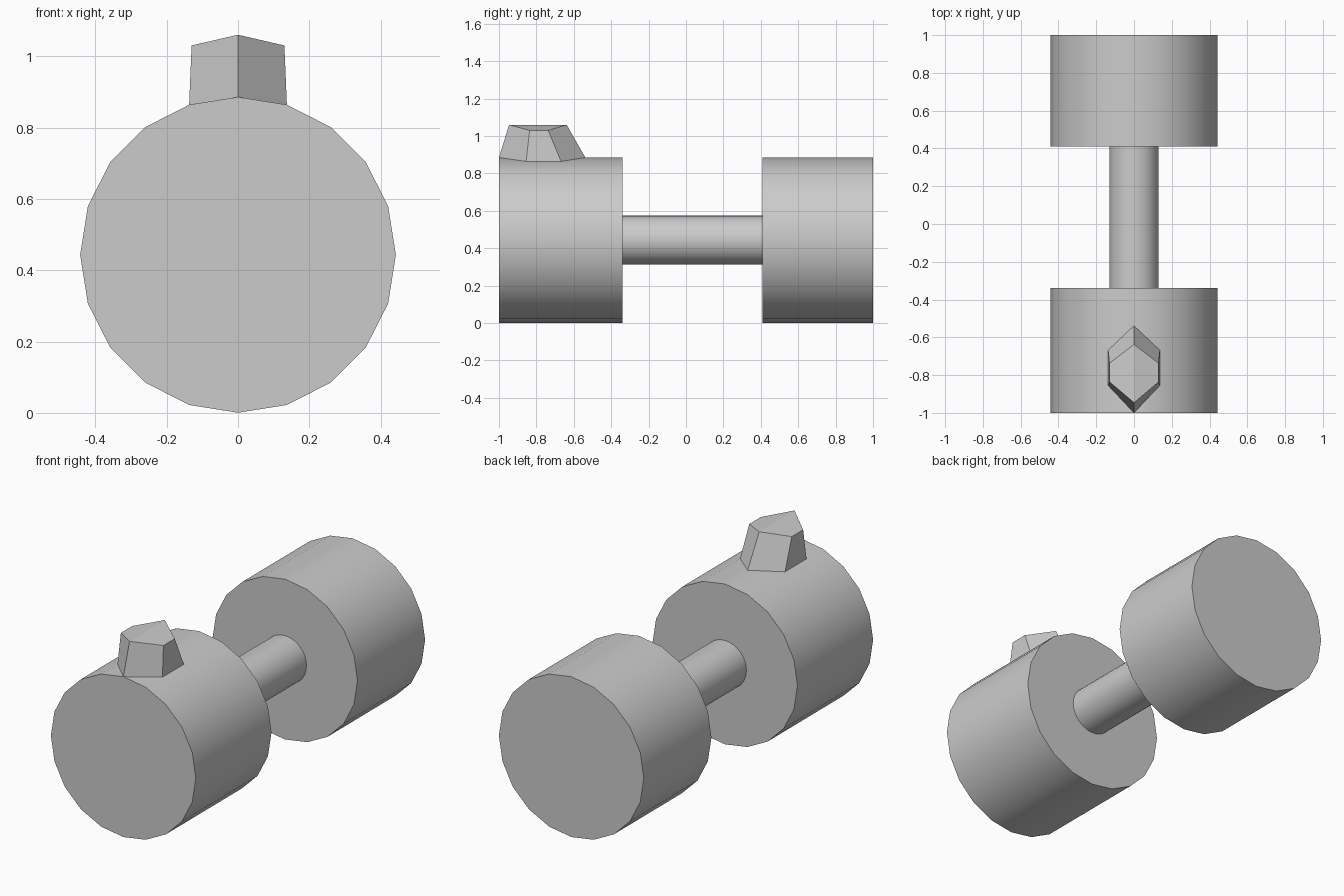
import bpy
import bmesh
from math import pi

if "Cube" in bpy.data.objects:
    bpy.data.objects.remove(bpy.data.objects["Cube"])

AXIS_Z = 0.443


def cylinder(name, radius, y0, y1, sides):
    bpy.ops.mesh.primitive_cylinder_add(
        vertices=sides, radius=radius, depth=y1 - y0,
        location=(0, (y0 + y1) / 2, AXIS_Z), rotation=(pi / 2, 0, 0))
    ob = bpy.context.object
    ob.name = name
    bpy.ops.object.shade_smooth_by_angle(angle=pi / 6)
    return ob


# Two drums joined by a thin shaft
cylinder("front_drum", 0.4425, -1.0, -0.34, 20)
cylinder("rear_drum", 0.4425, 0.41, 1.0, 20)
cylinder("shaft", 0.131, -0.34, 0.41, 32)


# Tapered six-sided lug sitting on top of the front drum
def ring(bm, w, ys, z_mid, z_side):
    front, side_front, side_back, back = ys
    pts = [(0, front, z_mid), (w, side_front, z_side), (w, side_back, z_side),
           (0, back, z_mid), (-w, side_back, z_side), (-w, side_front, z_side)]
    return [bm.verts.new(p) for p in pts]


bm = bmesh.new()
base = ring(bm, 0.137, (-1.0, -0.855, -0.668, -0.538), 0.885, 0.864)
top = ring(bm, 0.13, (-0.946, -0.836, -0.737, -0.638), 1.06, 1.03)
for i in range(6):
    j = (i + 1) % 6
    bm.faces.new((base[i], base[j], top[j], top[i]))
for loop in (base, top):
    bm.faces.new(loop[:4])
    bm.faces.new((loop[0], loop[3], loop[4], loop[5]))
bmesh.ops.recalc_face_normals(bm, faces=bm.faces[:])
mesh = bpy.data.meshes.new("top_lug")
bm.to_mesh(mesh)
bm.free()
bpy.context.collection.objects.link(bpy.data.objects.new("top_lug", mesh))
